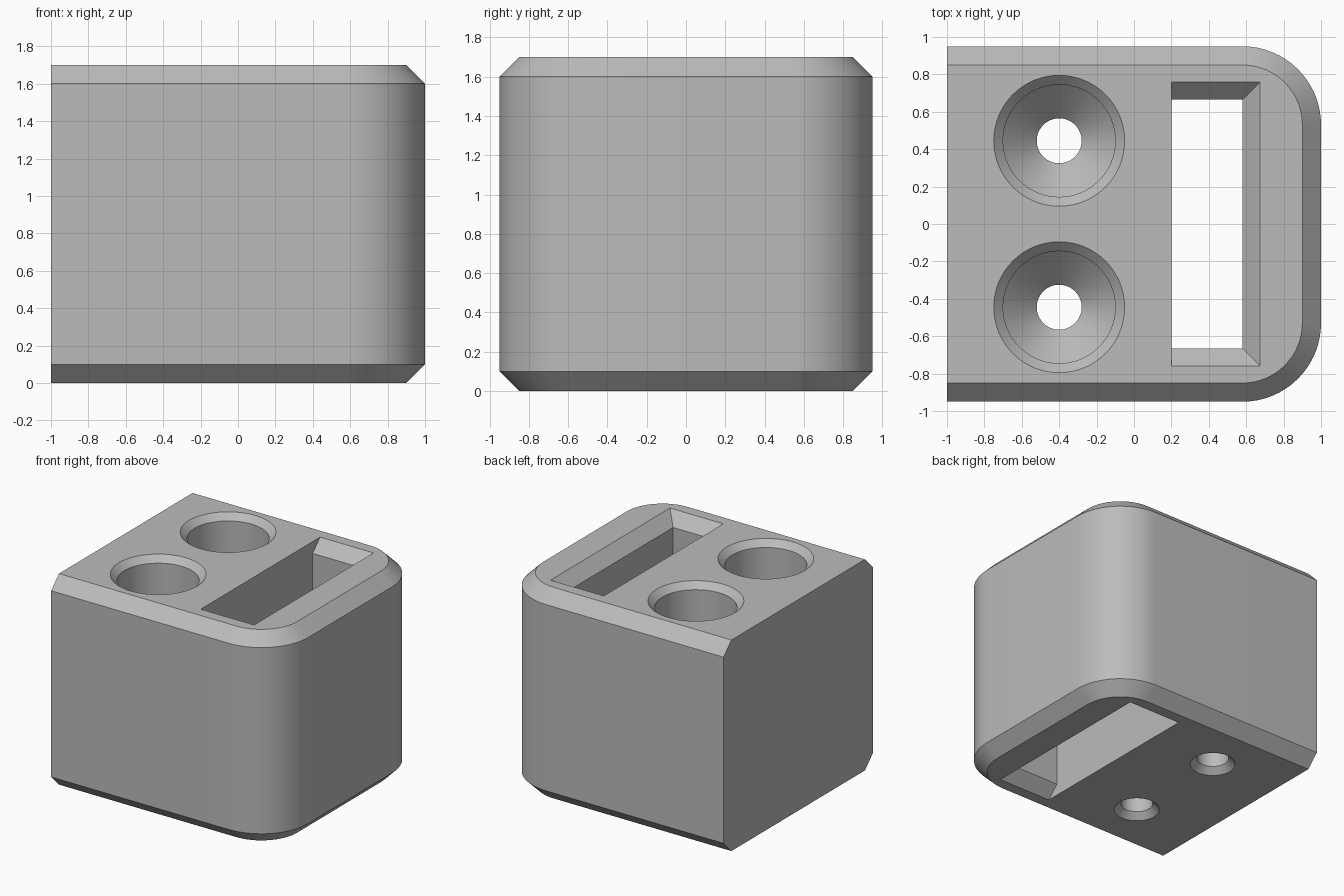
import bpy
import bmesh
from math import cos, sin, pi

default_cube = bpy.data.objects.get("Cube")
if default_cube:
    bpy.data.objects.remove(default_cube, do_unlink=True)

HEIGHT = 1.7
CHAMFER = 0.1

grey = bpy.data.materials.new("plain grey")
grey.use_nodes = True
grey.diffuse_color = (0.5, 0.5, 0.5, 1)
grey.node_tree.nodes["Principled BSDF"].inputs["Base Color"].default_value = (0.5, 0.5, 0.5, 1)


def loft(name, sections):
    """Solid through a stack of (outline, z) sections with equal point counts."""
    bm = bmesh.new()
    rings = [[bm.verts.new((x, y, z)) for x, y in outline] for outline, z in sections]
    for low, high in zip(rings, rings[1:]):
        for i in range(len(low)):
            j = (i + 1) % len(low)
            bm.faces.new((low[i], low[j], high[j], high[i]))
    bm.faces.new(rings[0][::-1])
    bm.faces.new(rings[-1])
    bmesh.ops.recalc_face_normals(bm, faces=bm.faces)
    mesh = bpy.data.meshes.new(name)
    bm.to_mesh(mesh)
    bm.free()
    mesh.materials.append(grey)
    obj = bpy.data.objects.new(name, mesh)
    bpy.context.collection.objects.link(obj)
    return obj


def body_outline(inset, steps=16):
    """Square left side, two rounded right corners."""
    r = 0.42 - inset
    front = [(0.58 + r * sin(a), -0.53 - r * cos(a))
             for a in (pi / 2 * i / steps for i in range(steps + 1))]
    front.insert(0, (-1, -0.95 + inset))
    return front + [(x, -y) for x, y in reversed(front)]


def slot_outline(flare):
    """Slot widens on every side except its left wall."""
    x, y = 0.58 + flare, 0.665 + flare
    return [(0.2, -y), (x, -y), (x, y), (0.2, y)]


def circle(cy, r, n=64):
    return [(-0.4 + r * cos(2 * pi * i / n), cy + r * sin(2 * pi * i / n)) for i in range(n)]


# Block with chamfered top and bottom rims
block = loft("block", [(body_outline(CHAMFER), 0), (body_outline(0), CHAMFER),
                       (body_outline(0), HEIGHT - CHAMFER), (body_outline(CHAMFER), HEIGHT)])

# Slot cutter, flared at both ends
flare = 0.095
cutters = [loft("slot_cutter", [
    (slot_outline(flare), -0.1), (slot_outline(flare), 0), (slot_outline(0), flare),
    (slot_outline(0), HEIGHT - flare), (slot_outline(flare), HEIGHT),
    (slot_outline(flare), HEIGHT + 0.1)])]

# Countersunk screw hole cutters: (radius, z) from bottom to top
hole = [(0.17, -0.1), (0.17, 0), (0.12, 0.05), (0.12, 0.3), (0.3, 0.48),
        (0.3, HEIGHT - 0.05), (0.35, HEIGHT), (0.35, HEIGHT + 0.1)]
for side in (-1, 1):
    cutters.append(loft("hole_cutter", [(circle(side * 0.445, r), z) for r, z in hole]))

# Cut the openings, then discard the cutters
bpy.ops.object.select_all(action='DESELECT')
bpy.context.view_layer.objects.active = block
block.select_set(True)
for cutter in cutters:
    mod = block.modifiers.new("cut", 'BOOLEAN')
    mod.operation = 'DIFFERENCE'
    mod.solver = 'EXACT'
    mod.object = cutter
    bpy.ops.object.modifier_apply(modifier=mod.name)
    bpy.data.objects.remove(cutter, do_unlink=True)

bpy.ops.object.shade_smooth_by_angle(angle=pi / 6)
